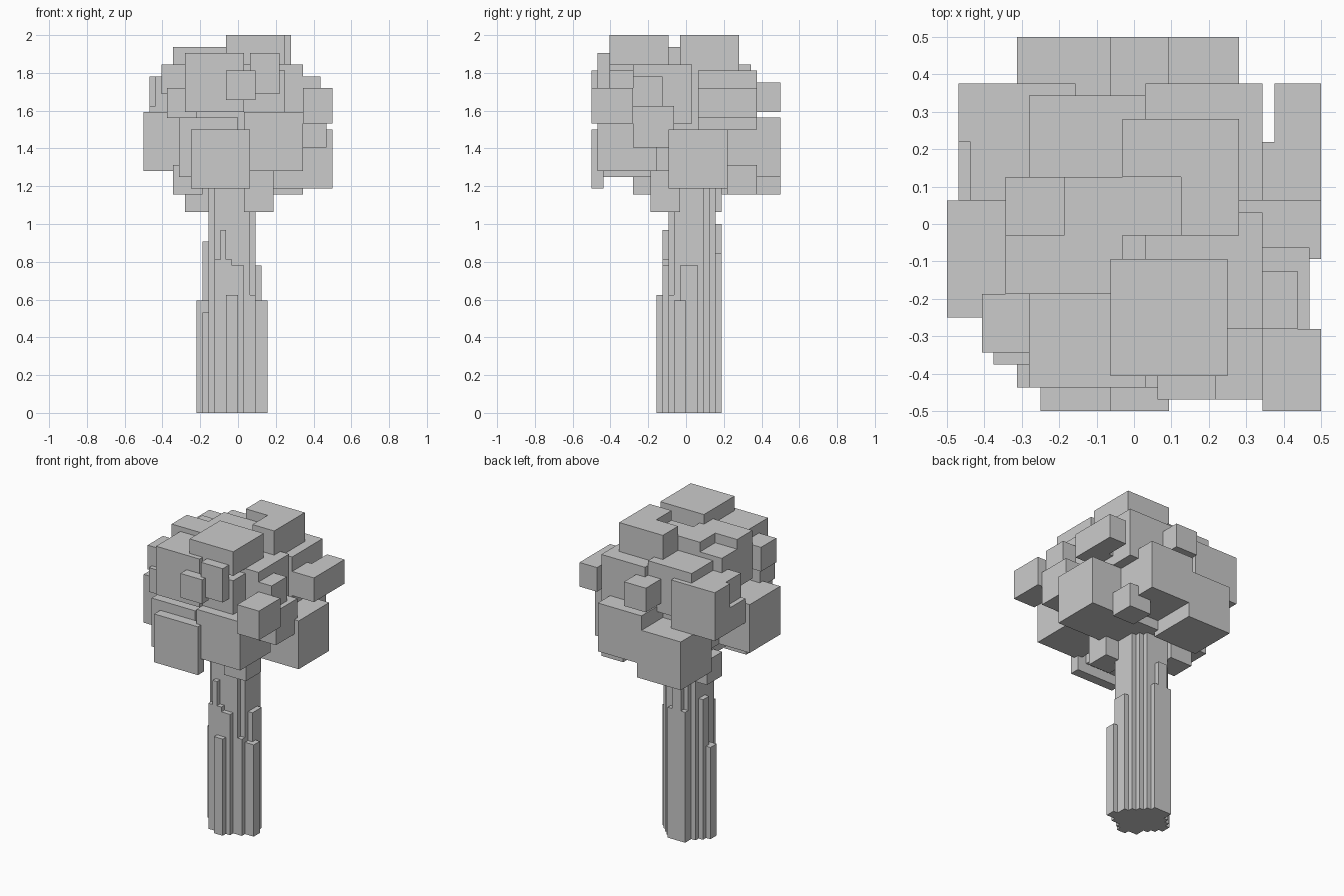
import bpy, bmesh

if "Cube" in bpy.data.objects:
    bpy.data.objects.remove(bpy.data.objects["Cube"])

U = 1 / 32      # everything sits on a 1/32 block grid
LIM = 16        # crown blocks are cut off at the +-0.5 bounds
TOP = 64


def blocks(name, boxes):
    """One object from axis-aligned boxes (x0, y0, z0, x1, y1, z1) in grid units."""
    bm = bmesh.new()
    for b in boxes:
        lo = [max(b[0], -LIM), max(b[1], -LIM), b[2]]
        hi = [min(b[3], LIM), min(b[4], LIM), min(b[5], TOP)]
        for v in bmesh.ops.create_cube(bm, size=1)["verts"]:
            for i in range(3):
                v.co[i] = (lo[i] if v.co[i] < 0 else hi[i]) * U
    me = bpy.data.meshes.new(name)
    bm.to_mesh(me)
    bm.free()
    ob = bpy.data.objects.new(name, me)
    bpy.context.collection.objects.link(ob)
    return ob


def cubes(corners, s):
    return [(x, y, z, x + s, y + s, z + s) for x, y, z in corners]


# Trunk: rounded core plus bark ribs of different heights
blocks("trunk_core", [
    (-5, -2, 0, 3, 3, 42), (-4, -3, 0, 2, 4, 42), (-4, 2, 0, 1, 5, 42),
])
blocks("trunk_bark", [
    (-2, -5, 0, 0, -2, 20),     # front
    (-3, -4, 0, -2, -2, 31),
    (-4, -4, 0, -1, -2, 26),
    (-1, -4, 0, 1, -2, 25),
    (1, -3, 0, 3, 0, 20),
    (3, -2, 0, 5, 0, 19),       # right
    (3, -1, 0, 4, 2, 25),
    (-3, 4, 0, -1, 6, 32),      # back
    (-4, 4, 0, 0, 6, 27),
    (-5, 3, 0, -3, 4, 33),
    (-7, 0, 0, -5, 2, 19),      # left
    (-6, 1, 0, -5, 3, 29),
    (-6, -1, 0, -4, 3, 17),
])

# Crown: large leaf cubes (lowest corner of each)
blocks("large_leaf_blocks", cubes([
    (-9, 1, 49), (1, 2, 48), (1, -9, 49),           # upper ring
    (-9, -14, 51), (1, -15, 41), (-10, -14, 40),    # front
    (-8, -24, 38),
    (-16, -8, 41),                                  # left
    (6, -3, 38),                                    # right
    (-10, 6, 37), (-1, 6, 40),                      # back
], 10))

# Crown: large blocks with a corner notched out
blocks("notched_leaf_blocks", [
    (-1, -1, 54, 9, 9, 62), (4, -1, 62, 9, 9, 64), (-1, 4, 62, 4, 9, 64),
    (-11, -6, 52, -1, 4, 60), (-6, -6, 60, -1, 4, 62), (-11, -6, 60, -6, -1, 62),
    (-15, 2, 47, -5, 12, 52), (-14, 2, 52, -5, 12, 57), (-15, 7, 52, -14, 12, 57),
])

# Crown: small leaf cubes
blocks("small_leaf_blocks", cubes([
    (11, 2, 50), (12, 7, 50), (9, -9, 52),      # right
    (-2, 11, 51),                               # back
    (-12, -12, 50), (-13, -11, 54),             # left front
    (1, -6, 34), (-9, 1, 34), (-11, -9, 37),    # underside
    (6, 7, 37),
], 5))

# Crown: flat and partly cut blocks, and the inner filling
blocks("flat_leaf_blocks", [
    (-2, -13, 59, 8, -3, 64),
    (11, -16, 49, 16, -9, 55),
    (8, -9, 45, 15, -2, 52),
    (-2, -16, 53, 3, -14, 58),
    (2, -15, 54, 7, -13, 61),
    (1, -13, 50, 8, -5, 58),
])
blocks("leaf_core", [(-9, -8, 41, 9, 9, 56), (-7, -6, 38, 6, 7, 41)])
